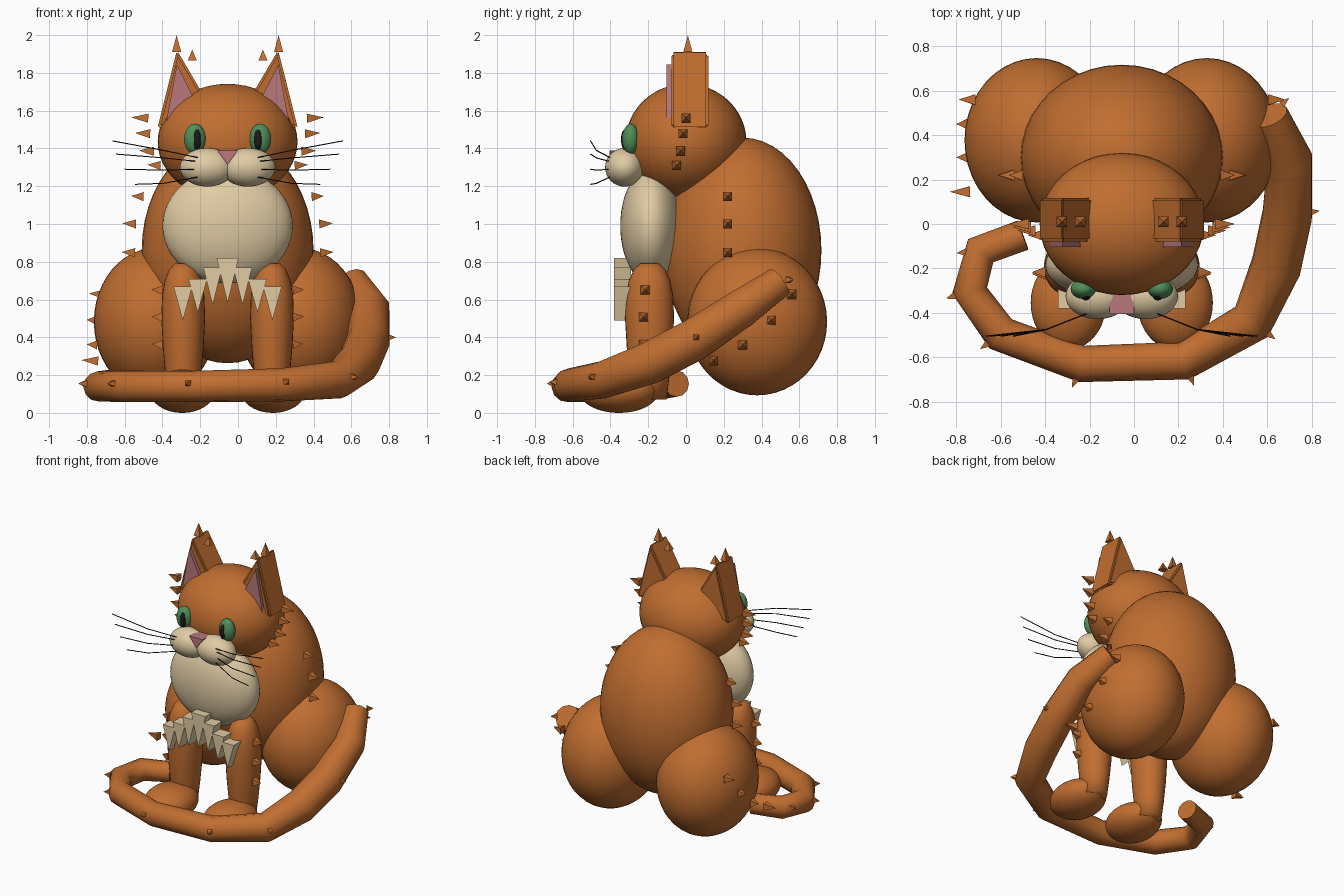
import bpy, bmesh, math
from mathutils import Vector, Matrix

if "Cube" in bpy.data.objects:
    bpy.data.objects.remove(bpy.data.objects["Cube"])

CX = -0.055  # symmetry plane of the cat


def material(name, rgb):
    m = bpy.data.materials.new(name)
    m.diffuse_color = (*rgb, 1)
    m.use_nodes = True
    m.node_tree.nodes["Principled BSDF"].inputs["Base Color"].default_value = m.diffuse_color
    return m


FUR = material("orange_fur", (0.53, 0.155, 0.03))
CREAM = material("cream_fur", (0.75, 0.60, 0.37))
PINK = material("pink_skin", (0.48, 0.19, 0.20))
GREEN = material("green_eye", (0.08, 0.27, 0.10))
BLACK = material("black", (0.01, 0.01, 0.01))


def finish(name, bm, mat, smooth=False):
    bmesh.ops.recalc_face_normals(bm, faces=bm.faces)
    me = bpy.data.meshes.new(name)
    bm.to_mesh(me)
    bm.free()
    for p in me.polygons:
        p.use_smooth = smooth
    me.materials.append(mat)
    ob = bpy.data.objects.new(name, me)
    bpy.context.collection.objects.link(ob)
    return ob


def ellipsoid(name, c, r, mat):
    bm = bmesh.new()
    bmesh.ops.create_uvsphere(bm, u_segments=40, v_segments=24, radius=1,
                              matrix=Matrix.Translation(c) @ Matrix.Diagonal((*r, 1)))
    return finish(name, bm, mat, True)


def prism(name, pts, y0, y1, mat, bevel=0):
    # x/z outline extruded along y
    bm = bmesh.new()
    f = bm.faces.new([bm.verts.new((x, y0, z)) for x, z in pts])
    ex = bmesh.ops.extrude_face_region(bm, geom=[f])
    for v in ex["geom"]:
        if isinstance(v, bmesh.types.BMVert):
            v.co.y = y1
    if bevel:
        bmesh.ops.bevel(bm, geom=bm.edges[:], offset=bevel, segments=2, affect='EDGES')
    return finish(name, bm, mat)


def tuft(name, base, direction, length, size=0.034):
    # four-sided fur spike
    d = Vector(direction).normalized()
    rot = d.to_track_quat('Z', 'Y').to_matrix().to_4x4()
    mat = (Matrix.Translation(Vector(base) + d * length / 2) @ rot
           @ Matrix.Rotation(math.pi / 4, 4, 'Z'))
    bm = bmesh.new()
    bmesh.ops.create_cone(bm, cap_ends=True, segments=4, radius1=size, radius2=0,
                          depth=length, matrix=mat)
    return finish(name, bm, FUR)


def tube(name, pts, depth, mat, radii=None, res=4):
    cu = bpy.data.curves.new(name, 'CURVE')
    cu.dimensions = '3D'
    cu.bevel_depth = depth
    cu.bevel_resolution = res
    cu.use_fill_caps = True
    sp = cu.splines.new('POLY')
    sp.points.add(len(pts) - 1)
    for i, p in enumerate(pts):
        sp.points[i].co = (*p, 1)
        sp.points[i].radius = radii[i] if radii else 1
    sp.use_smooth = True
    cu.materials.append(mat)
    ob = bpy.data.objects.new(name, cu)
    bpy.context.collection.objects.link(ob)
    return ob


def leg(name, c):
    # revolved front leg
    prof = [(0.07, 0.08), (0.2, 0.095), (0.35, 0.108), (0.5, 0.116), (0.62, 0.112),
            (0.7, 0.098), (0.76, 0.074), (0.79, 0.045), (0.8, 0.0)]
    n = 28
    bm = bmesh.new()
    rings = []
    for z, r in prof[:-1]:
        rings.append([bm.verts.new((c[0] + r * math.cos(a), c[1] + 1.12 * r * math.sin(a), z))
                      for a in (2 * math.pi * k / n for k in range(n))])
    for a, b in zip(rings, rings[1:]):
        for k in range(n):
            bm.faces.new((a[k], a[(k + 1) % n], b[(k + 1) % n], b[k]))
    bm.faces.new(rings[0])
    bm.faces.new(rings[-1])
    return finish(name, bm, FUR, True)


# Torso and head
ellipsoid("body", (CX, 0.30, 0.86), (0.455, 0.417, 0.597), FUR)
ellipsoid("chest", (CX, -0.185, 0.99), (0.345, 0.163, 0.305), CREAM)
ellipsoid("head", (CX, 0, 1.435), (0.37, 0.32, 0.307), FUR)
prism("nose", [(CX - 0.055, 1.39), (CX + 0.055, 1.39), (CX, 1.315)], -0.405, -0.30, PINK)

# Paired parts
for s, side in ((-1, "left"), (1, "right")):
    def X(o):
        return CX + s * o

    ellipsoid(f"haunch_{side}", (X(0.383), 0.377, 0.483), (0.325, 0.37, 0.39), FUR)
    leg(f"front_leg_{side}", (X(0.235), -0.193))
    ellipsoid(f"front_foot_{side}", (X(0.24), -0.355, 0.115), (0.17, 0.21, 0.115), FUR)
    ellipsoid(f"muzzle_{side}", (X(0.108), -0.325, 1.30), (0.145, 0.103, 0.102), CREAM)
    ellipsoid(f"eye_{side}", (X(0.173), -0.292, 1.45), (0.057, 0.045, 0.081), GREEN)
    ellipsoid(f"pupil_{side}", (X(0.162), -0.322, 1.447), (0.023, 0.022, 0.055), BLACK)
    prism(f"ear_{side}", [(X(0.372), 1.505), (X(0.268), 1.92), (X(0.08), 1.60)],
          -0.078, 0.118, FUR, 0.012)
    prism(f"inner_ear_{side}", [(X(0.325), 1.54), (X(0.268), 1.845), (X(0.165), 1.64)],
          -0.103, -0.06, PINK)

    # Ear tip tufts
    tuft(f"ear_tuft_{side}", (X(0.27), 0.01, 1.91), (0, 0, 1), 0.09)
    tuft(f"ear_tuft_small_{side}", (X(0.187), 0.01, 1.865), (0, 0, 1), 0.058)
    # Side tufts: base offset, y, z, length
    spikes = [(0.42, 0.0, 1.56, 0.09), (0.41, -0.015, 1.478, 0.08),
              (0.39, -0.03, 1.385, 0.08), (0.355, -0.05, 1.31, 0.07),
              (0.445, 0.22, 1.145, 0.065), (0.485, 0.22, 1.0, 0.072),
              (0.49, 0.22, 0.848, 0.072),
              (0.66, 0.56, 0.628, 0.075), (0.695, 0.45, 0.49, 0.05),
              (0.69, 0.30, 0.36, 0.055), (0.685, 0.145, 0.275, 0.09),
              (0.345, -0.217, 0.65, 0.06), (0.345, -0.225, 0.507, 0.06),
              (0.345, -0.225, 0.362, 0.055)]
    for i, (o, y, z, ln) in enumerate(spikes):
        tuft(f"side_tuft_{side}_{i}", (X(o), y, z), (s, 0, 0.05), ln)
    # Whiskers
    for i, (z0, zm, z1, o) in enumerate([(1.35, 1.39, 1.44, 0.61), (1.33, 1.35, 1.37, 0.59),
                                         (1.29, 1.285, 1.29, 0.545), (1.25, 1.215, 1.21, 0.49)]):
        tube(f"whisker_{side}_{i}", [(X(0.15), -0.40, z0), (X(0.34), -0.475, zm),
                                     (X(o), -0.505, z1)], 0.003, BLACK, res=1)

# Cream bib of pointed tufts
for i in range(-3, 4):
    k = abs(i)
    x, top = CX + i * 0.079, (0.82, 0.77, 0.71, 0.67)[k]
    tip, w = (0.58, 0.57, 0.53, 0.49)[k], 0.058 if k == 0 else 0.05
    prism(f"bib_tuft_{i + 3}", [(x - w, top), (x + w, top), (x, tip)], -0.38, -0.29, CREAM)

# Tail wrapped around the front
path = [(0.61, 0.49, 0.69), (0.70, 0.29, 0.55), (0.69, 0.04, 0.385), (0.64, -0.19, 0.265),
        (0.53, -0.44, 0.175), (0.225, -0.615, 0.148), (-0.235, -0.63, 0.14),
        (-0.60, -0.495, 0.14), (-0.74, -0.30, 0.14), (-0.69, -0.12, 0.15), (-0.50, -0.05, 0.155)]
radii = [0.085, 0.105, 0.115, 0.115, 0.10, 0.088, 0.083, 0.083, 0.08, 0.077, 0.07]
tube("tail", path, 1.0, FUR, radii)
for i in (0, 2, 4, 5, 6, 7, 8, 9):
    p = Vector(path[i])
    d = Vector((p.x, p.y + 0.05, 0)).normalized()
    tuft(f"tail_tuft_{i}", p + d * (radii[i] - 0.012) + Vector((0, 0, 0.015)), d, 0.045, 0.024)
